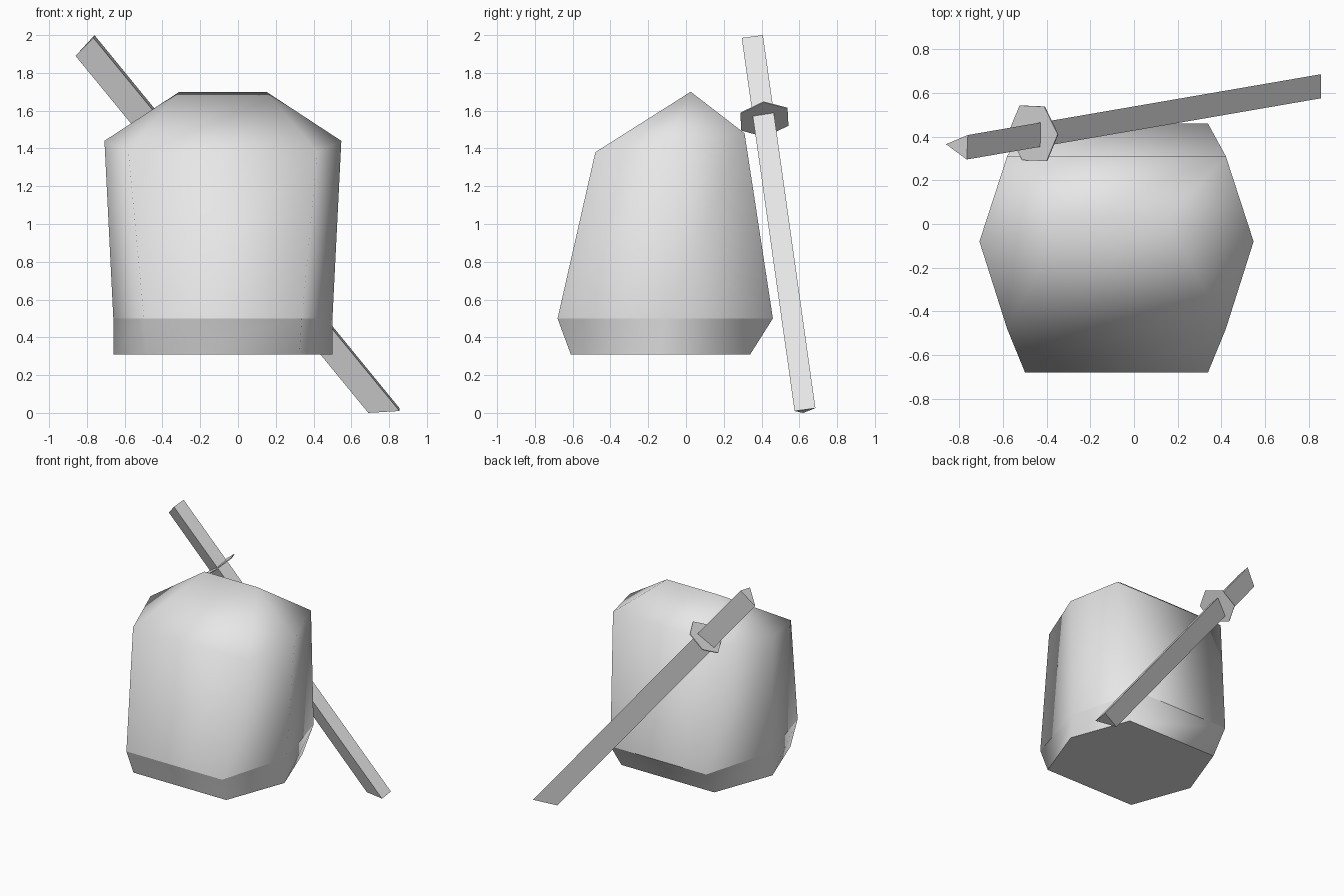
import bpy
import bmesh
from math import cos, sin, pi
from mathutils import Vector

cube = bpy.data.objects.get("Cube")
if cube:
    bpy.data.objects.remove(cube, do_unlink=True)

grey = bpy.data.materials.new("plain grey")
grey.use_nodes = True
grey.diffuse_color = (0.8, 0.8, 0.8, 1)
for node in grey.node_tree.nodes:
    if node.type == 'BSDF_PRINCIPLED':
        node.inputs["Base Color"].default_value = grey.diffuse_color


def finish(bm, name):
    bmesh.ops.recalc_face_normals(bm, faces=bm.faces)
    mesh = bpy.data.meshes.new(name)
    bm.to_mesh(mesh)
    bm.free()
    mesh.materials.append(grey)
    obj = bpy.data.objects.new(name, mesh)
    bpy.context.collection.objects.link(obj)
    return obj


def bridge(bm, a, b):
    """Join two vertex loops of equal length with quads."""
    n = len(a)
    for i in range(n):
        j = (i + 1) % n
        bm.faces.new((a[i], a[j], b[j], b[i]))


def prism(name, start, end):
    bm = bmesh.new()
    a = [bm.verts.new(p) for p in start]
    b = [bm.verts.new(p) for p in end]
    bridge(bm, a, b)
    bm.faces.new(a)
    bm.faces.new(b)
    return finish(bm, name)


# Body: six-sided rings, symmetric about its own middle
MID_X = -0.08


def hex_ring(bm, corner, side, front, middle, back):
    """corner and side are half widths; the rest are (y, z) pairs."""
    layout = [(-corner, front), (corner, front), (side, middle),
              (corner, back), (-corner, back), (-side, middle)]
    return [bm.verts.new((MID_X + x, *yz)) for x, yz in layout]


bm = bmesh.new()
base = hex_ring(bm, 0.405, 0.58, (-0.61, 0.31), (-0.135, 0.31), (0.34, 0.31))
waist = hex_ring(bm, 0.418, 0.58, (-0.68, 0.50), (-0.11, 0.50), (0.46, 0.50))
shoulder = hex_ring(bm, 0.50, 0.627, (-0.48, 1.38), (-0.08, 1.44), (0.31, 1.48))
bm.faces.new(base)
bridge(bm, base, waist)
bridge(bm, waist, shoulder)

# Roof: two slopes meeting in a ridge, with triangles at the ends
ridge_l, ridge_r = [bm.verts.new((MID_X + x, 0.025, 1.70)) for x in (-0.23, 0.23)]
fl, fr, sr, br, bl, sl = shoulder
for face in ((fl, fr, ridge_r, ridge_l), (br, bl, ridge_l, ridge_r),
             (fr, sr, ridge_r), (sr, br, ridge_r),
             (bl, sl, ridge_l), (sl, fl, ridge_l)):
    bm.faces.new(face)

# Smooth shading, with hard edges around the lower band
for f in bm.faces:
    f.smooth = True
for ring in (base, waist):
    for e in bm.edges:
        if all(v in ring for v in e.verts):
            e.smooth = False
finish(bm, "body")

# Sword: one triangular bar, split at the guard into handle and blade
top = [Vector(p) for p in ((-0.765, 0.295, 1.985), (-0.76, 0.407, 2.0), (-0.86, 0.365, 1.89))]
tip = [Vector(p) for p in ((0.855, 0.575, 0.01), (0.855, 0.685, 0.025), (0.69, 0.62, 0.0))]
axis = (tip[0] - top[0]).normalized()
guard_centre = Vector((-0.46, 0.415, 1.555))
split = [a + (b - a) * ((guard_centre - a).dot(axis) / (b - a).dot(axis))
         for a, b in zip(top, tip)]
prism("sword_handle", top, split)
prism("sword_blade", split, tip)

# Guard: thin six-sided plate square to the bar
u = Vector((0.125, -0.005, 0.1))
u = (u - axis * u.dot(axis)).normalized()
w = axis.cross(u)
rim = [guard_centre + 0.145 * (u * cos(k * pi / 3) + w * sin(k * pi / 3)) for k in range(6)]
prism("sword_guard", [p - axis * 0.003 for p in rim], [p + axis * 0.003 for p in rim])
